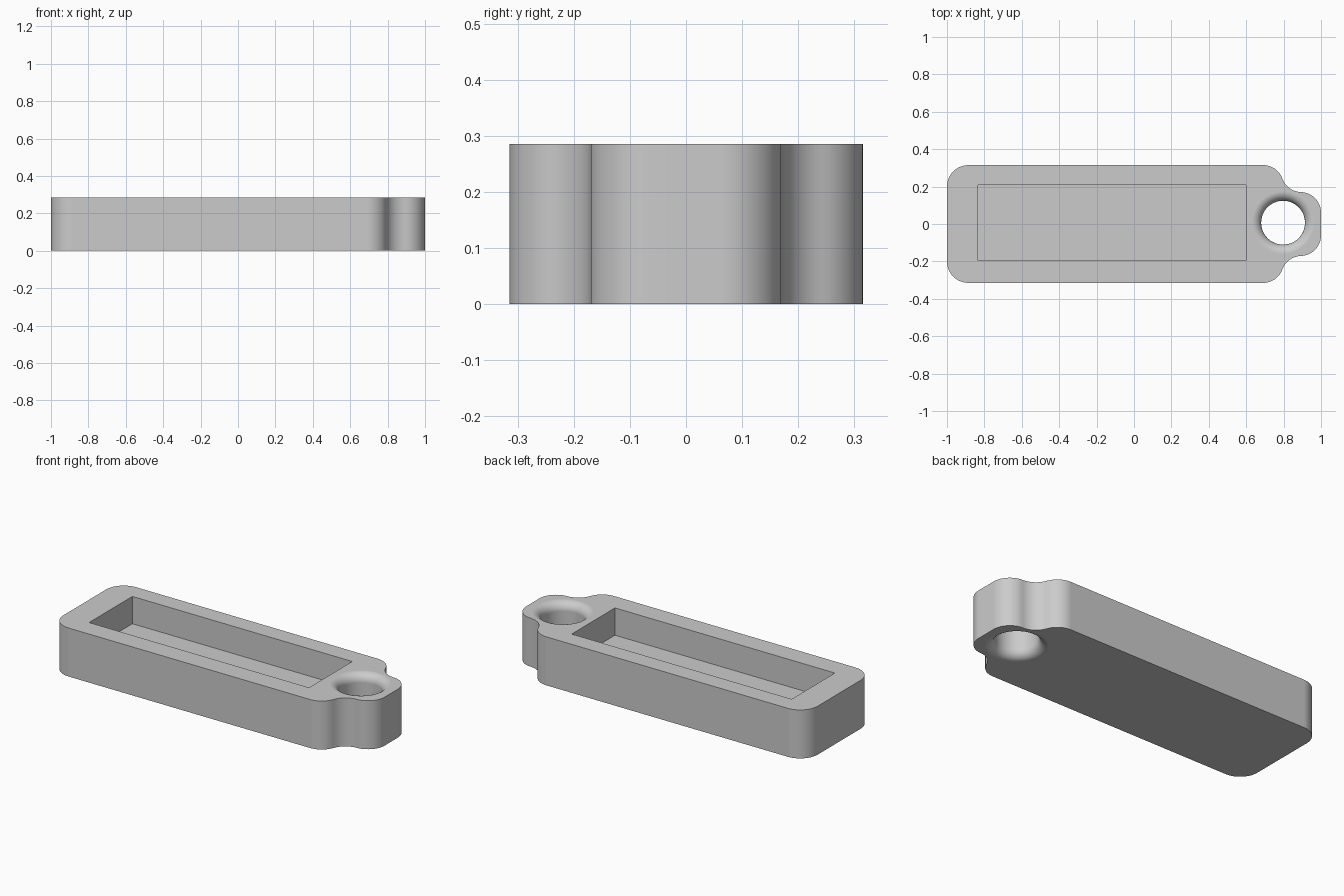
import bpy, bmesh
from math import radians, cos, sin, tau

cube = bpy.data.objects.get("Cube")
if cube:
    bpy.data.objects.remove(cube, do_unlink=True)

HEIGHT = 0.286
HALF_WIDTH = 0.315


def arc(cx, cy, r, start, end, n=10):
    angles = [radians(start + (end - start) * i / n) for i in range(n + 1)]
    return [(cx + r * cos(a), cy + r * sin(a)) for a in angles]


def finish(name, bm):
    bmesh.ops.recalc_face_normals(bm, faces=bm.faces)
    mesh = bpy.data.meshes.new(name)
    bm.to_mesh(mesh)
    bm.free()
    obj = bpy.data.objects.new(name, mesh)
    bpy.context.collection.objects.link(obj)
    return obj


def prism(name, outline, z0, z1):
    bm = bmesh.new()
    face = bm.faces.new([bm.verts.new((x, y, z0)) for x, y in outline])
    top = bmesh.ops.extrude_face_region(bm, geom=[face])["geom"]
    verts = [v for v in top if isinstance(v, bmesh.types.BMVert)]
    bmesh.ops.translate(bm, vec=(0, 0, z1 - z0), verts=verts)
    return finish(name, bm)


def lathe(name, profile, cx, cy, segments=64):
    bm = bmesh.new()
    rings = [[bm.verts.new((cx + r * cos(tau * i / segments), cy + r * sin(tau * i / segments), z))
              for i in range(segments)] for r, z in profile]
    for low, high in zip(rings, rings[1:]):
        for i in range(segments):
            j = (i + 1) % segments
            bm.faces.new((low[i], low[j], high[j], high[i]))
    bm.faces.new(rings[0])
    bm.faces.new(rings[-1])
    return finish(name, bm)


# Body outline: rounded bar, necking through a concave curve into the ring lug
corner, neck = 0.11, 0.115
half = arc(-1 + neck, HALF_WIDTH - neck, neck, 180, 90)
half += arc(0.69, HALF_WIDTH - corner, corner, 90, 20)
nx = 0.69 + 2 * corner * cos(radians(20))
ny = HALF_WIDTH - corner + 2 * corner * sin(radians(20))
half += arc(nx, ny, corner, 200, 268)[1:]
lx, ly = nx + 2 * corner * cos(radians(268)), ny + 2 * corner * sin(radians(268))
half += arc(lx, ly, 1 - lx, 88, 0)[1:]
outline = half + [(x, -y) for x, y in reversed(half)]
body = prism("keyring_tag_body", outline, 0, HEIGHT)

# Rectangular pocket in the top
pocket = prism("pocket_cutter", [(-0.835, -0.195), (0.6, -0.195), (0.6, 0.208), (-0.835, 0.208)],
               0.125, HEIGHT + 0.1)

# Ring hole with rounded rims above and below
hole_r, rim = 0.117, 0.05
rim_top = [(2 * hole_r + 2 * rim - r, z) for r, z in arc(hole_r + rim, HEIGHT - rim, rim, 0, 90)]
rim_top = [(hole_r + rim - rim * cos(radians(a)), HEIGHT - rim + rim * sin(radians(a)))
           for a in range(0, 91, 9)]
rim_bottom = [(r, HEIGHT - z) for r, z in reversed(rim_top)]
outer = hole_r + rim
hole = lathe("hole_cutter", [(outer, -0.1)] + rim_bottom + rim_top + [(outer, HEIGHT + 0.1)],
             0.797, 0.007)

# Cut the body
bpy.ops.object.select_all(action="DESELECT")
bpy.context.view_layer.objects.active = body
body.select_set(True)
for cutter in (pocket, hole):
    mod = body.modifiers.new("cut", "BOOLEAN")
    mod.operation = "DIFFERENCE"
    mod.solver = "EXACT"
    mod.object = cutter
    bpy.ops.object.modifier_apply(modifier=mod.name)
    bpy.data.objects.remove(cutter, do_unlink=True)

# Plain grey material
grey = bpy.data.materials.new("plain grey")
grey.use_nodes = True
colour = (0.6, 0.6, 0.6, 1)
grey.diffuse_color = colour
grey.node_tree.nodes["Principled BSDF"].inputs["Base Color"].default_value = colour
body.data.materials.clear()
body.data.materials.append(grey)

# Smooth curves, flat large faces
bpy.ops.object.shade_smooth_by_angle(angle=radians(30))
weighted = body.modifiers.new("flat_faces", "WEIGHTED_NORMAL")
weighted.keep_sharp = True
